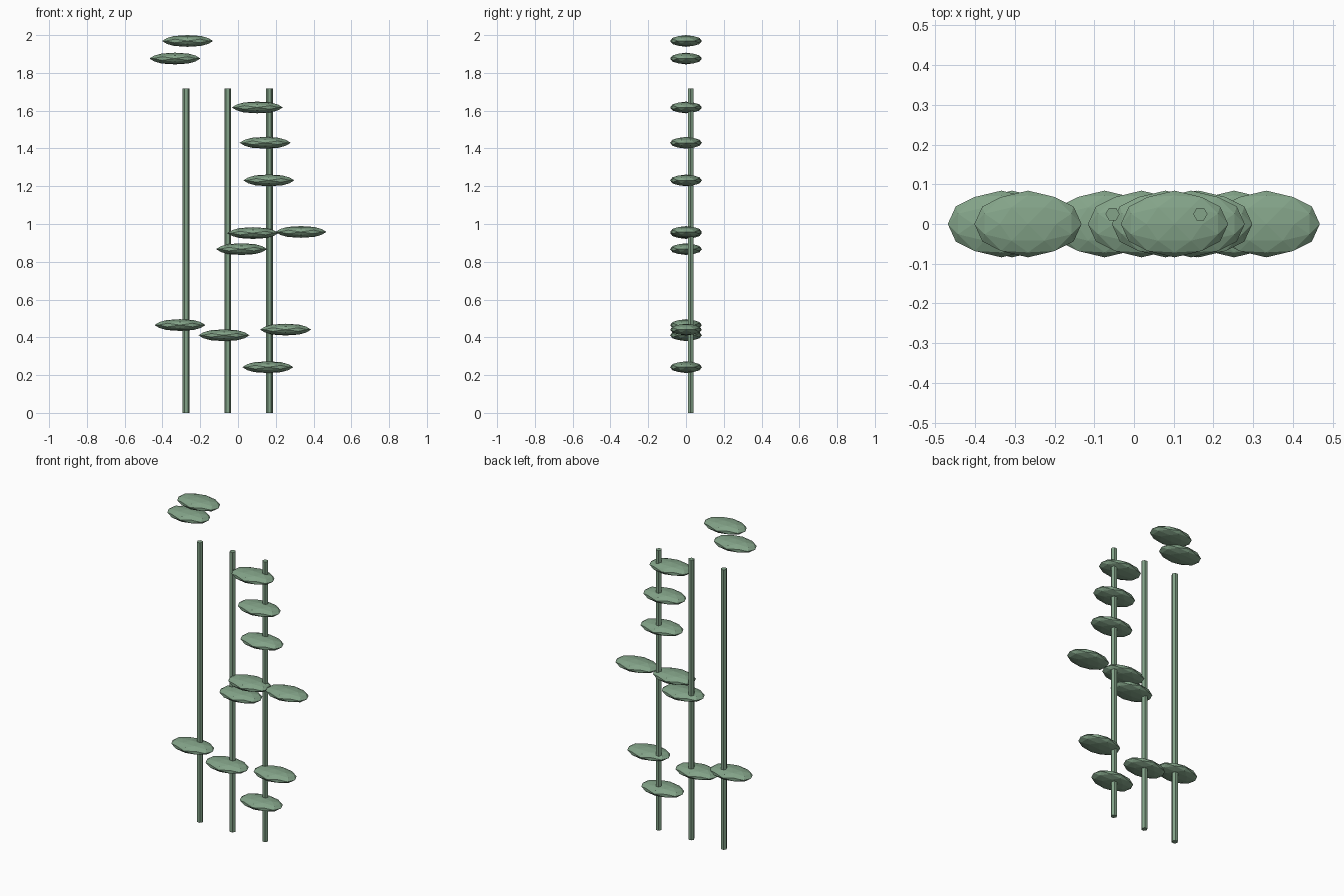
import bpy, bmesh, math
from mathutils import Matrix

if "Cube" in bpy.data.objects:
    bpy.data.objects.remove(bpy.data.objects["Cube"])

green = bpy.data.materials.new("leaf_green")
green.diffuse_color = (0.23, 0.37, 0.25, 1)
green.use_nodes = True
green.node_tree.nodes["Principled BSDF"].inputs["Base Color"].default_value = green.diffuse_color


def finish(name, bm, loc):
    mesh = bpy.data.meshes.new(name)
    bmesh.ops.recalc_face_normals(bm, faces=bm.faces)
    bm.to_mesh(mesh)
    bm.free()
    mesh.materials.append(green)
    obj = bpy.data.objects.new(name, mesh)
    obj.location = loc
    bpy.context.collection.objects.link(obj)
    return obj


def stem(x):
    # Six-sided upright stalk with corners facing left and right
    bm = bmesh.new()
    bmesh.ops.create_cone(bm, cap_ends=True, segments=6, radius1=0.018,
                          radius2=0.018, depth=STEM_H)
    corner = max(bm.verts, key=lambda v: v.co.x).co
    bmesh.ops.rotate(bm, verts=bm.verts,
                     matrix=Matrix.Rotation(-math.atan2(corner.y, corner.x), 3, 'Z'))
    finish("stem", bm, (x, 0.025, STEM_H / 2))


def leaf(x, z):
    # Icosahedron standing on an edge, subdivided once, rounded and flattened
    bm = bmesh.new()
    t = (1 + math.sqrt(5)) / 2
    for a in (-1, 1):
        for b in (-t, t):
            for co in ((a, 0, b), (0, b, a), (b, a, 0)):
                bm.verts.new(co)
    bmesh.ops.convex_hull(bm, input=bm.verts)
    bmesh.ops.subdivide_edges(bm, edges=bm.edges[:], cuts=1, use_grid_fill=True)
    for v in bm.verts:
        v.co.normalize()
    bmesh.ops.scale(bm, verts=bm.verts, vec=(0.135, 0.084, 0.031))
    finish("leaf", bm, (x, 0, z))


# Stalks
STEM_H = 1.717
for x in (-0.275, -0.054, 0.167):
    stem(x)

# Leaves, top to bottom (x, z)
for x, z in ((-0.267, 1.969), (-0.334, 1.876), (0.102, 1.617), (0.144, 1.43),
             (0.163, 1.231), (0.333, 0.958), (0.079, 0.952), (0.019, 0.867),
             (-0.307, 0.465), (0.252, 0.441), (-0.074, 0.411), (0.158, 0.242)):
    leaf(x, z)
